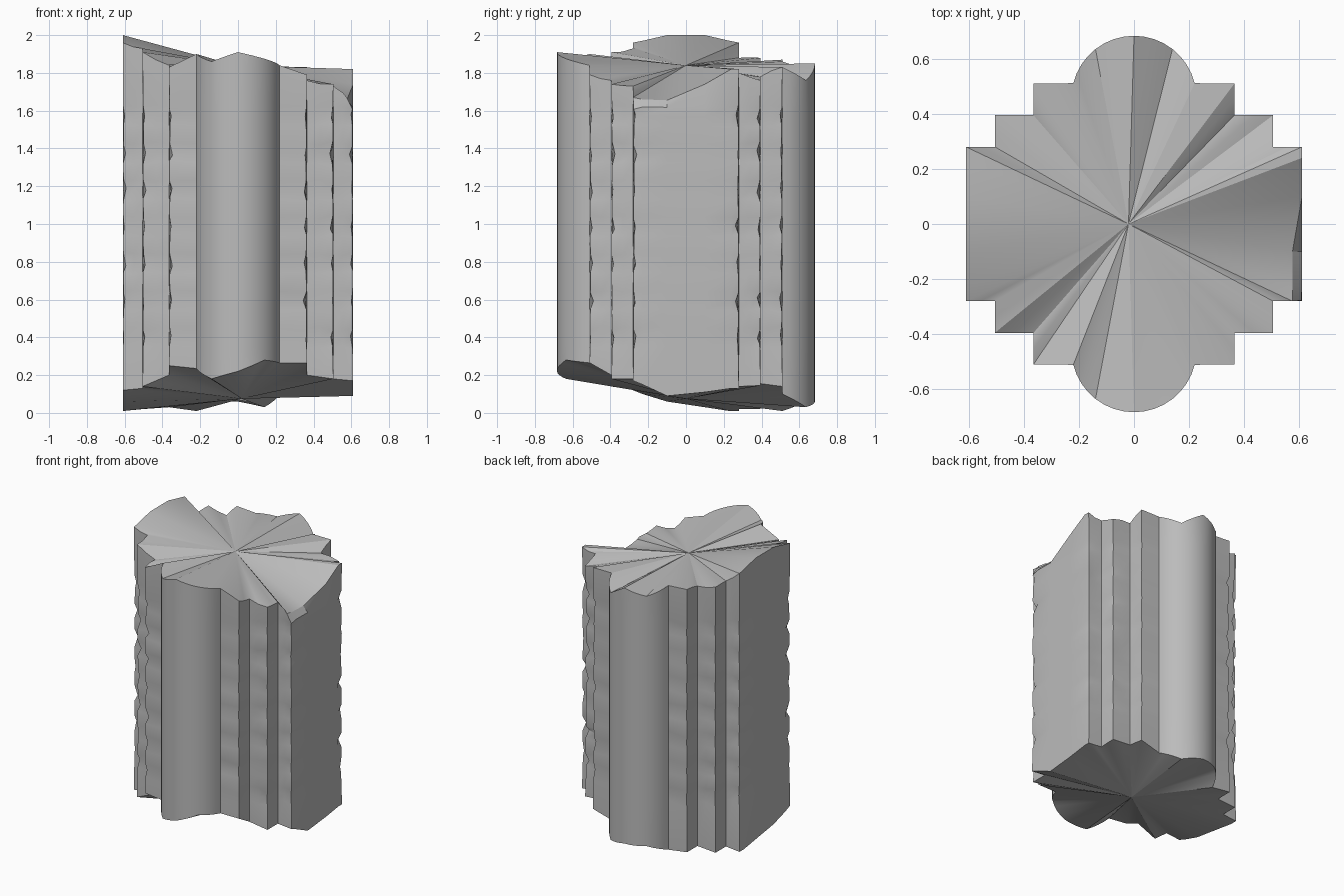
import bpy, bmesh, math, random

random.seed(4)
old = bpy.data.objects.get("Cube")
if old:
    bpy.data.objects.remove(old, do_unlink=True)

stone = bpy.data.materials.new("stone_grey")
stone.use_nodes = True
grey = (0.5, 0.5, 0.5, 1)
stone.diffuse_color = grey
stone.node_tree.nodes["Principled BSDF"].inputs["Base Color"].default_value = grey

# Stepped corner of the plan, from the round lobe out to the flat side
STEPS = [(0.365, 0.51), (0.365, 0.395), (0.505, 0.395), (0.505, 0.28), (0.61, 0.28)]
LOBE_RADIUS, LOBE_CENTRE, LOBE_SEGMENTS = 0.227, 0.456, 16
outline = []   # entries: x, y, broken top height, broken bottom height, roughness


def sample(keys, t):
    """Linear interpolation through evenly spaced keys."""
    f = t * (len(keys) - 1)
    i = min(int(f), len(keys) - 2)
    return keys[i] + (keys[i + 1] - keys[i]) * (f - i)


def add_lobe(side, tops, bottoms):
    """Half-round shaft, walked counter-clockwise; side is -1 front, 1 back."""
    half = math.radians(76)
    for i in range(LOBE_SEGMENTS + 1):
        t = i / LOBE_SEGMENTS
        a = (2 * t - 1) * half
        outline.append((-side * LOBE_RADIUS * math.sin(a),
                        side * (LOBE_CENTRE + LOBE_RADIUS * math.cos(a)),
                        sample(tops, t), sample(bottoms, t), 0))


def add_steps(sx, sy, tops, bottoms):
    """Mirrored stepped corner with a mid point on every face."""
    pts = STEPS if sx * sy < 0 else STEPS[::-1]
    for i, (x, y) in enumerate(pts):
        concave = (x, y) in (STEPS[1], STEPS[3])
        outline.append((sx * x, sy * y, tops[i], bottoms[i], 0 if concave else 1))
        if i < len(pts) - 1:
            nx, ny = pts[i + 1]
            outline.append((sx * (x + nx) / 2, sy * (y + ny) / 2,
                            (tops[i] + tops[i + 1]) / 2 + random.uniform(-0.01, 0.01),
                            (bottoms[i] + bottoms[i + 1]) / 2, 0.5))


def add_side(sx, ys, tops, bottoms):
    """Wide flat face between two stepped corners."""
    for y, top, bottom in zip(ys, tops, bottoms):
        outline.append((sx * STEPS[-1][0], y, top, bottom, 0.15))


# Plan, walked counter-clockwise from the front lobe
add_lobe(-1, [1.9, 1.86, 1.91, 1.875, 1.84], [0.235, 0.18, 0.22, 0.28, 0.265])
add_steps(1, -1, [1.79, 1.76, 1.74, 1.73, 1.67], [0.265, 0.2, 0.18, 0.18, 0.17])
add_side(1, [-0.23, -0.1, 0.1, 0.24], [1.66, 1.655, 1.74, 1.82], [0.15, 0.09, 0.11, 0.13])
add_steps(1, 1, [1.82, 1.8, 1.76, 1.78, 1.83], [0.13, 0.14, 0.145, 0.155, 0.14])
add_lobe(1, [1.83, 1.76, 1.85, 1.81, 1.86], [0.1, 0.03, 0.06, 0.06, 0.01])
add_steps(-1, 1, [1.87, 1.85, 1.88, 1.88, 1.96], [0.03, 0.03, 0.02, 0.02, 0.01])
add_side(-1, [0.23, 0.1, -0.1, -0.23], [1.97, 2, 2, 1.97], [0.01, 0.03, 0.06, 0.1])
add_steps(-1, -1, [1.96, 1.93, 1.91, 1.84, 1.83], [0.12, 0.13, 0.14, 0.2, 0.25])

# Wall rings: a worn seam between each course, with full stone above and below
levels = []
for course in range(7):
    seam = 0.4 + 0.195 * course
    levels += [(seam - 0.05, 0.005), (seam, 0.02), (seam + 0.05, 0.005)]

bm = bmesh.new()


def add_ring(height, wear):
    ring = []
    for x, y, top, bottom, rough in outline:
        z = height(top, bottom)
        push = rough * wear * random.uniform(0.2, 1)
        jitter = rough * random.uniform(-0.015, 0.015) if wear else 0
        ring.append(bm.verts.new((x - math.copysign(push, x),
                                  y - math.copysign(push, y), z + jitter)))
    return ring


rings = [add_ring(lambda top, bottom: bottom, 0)]
for z, wear in levels:
    rings.append(add_ring(lambda top, bottom: z, wear))
rings.append(add_ring(lambda top, bottom: top, 0))

# Chipped upper edge on the right side
for v in rings[-1]:
    if v.co.x > 0.6 and v.co.y < 0.05:
        v.co.x -= 0.035

count = len(outline)
for lower, upper in zip(rings, rings[1:]):
    for i in range(count):
        j = (i + 1) % count
        bm.faces.new((lower[i], lower[j], upper[j], upper[i]))

# Broken ends, fanned to a centre point
top_hub = bm.verts.new((-0.02, 0, 1.84))
bottom_hub = bm.verts.new((0.02, 0, 0.075))
for i in range(count):
    j = (i + 1) % count
    bm.faces.new((rings[-1][i], rings[-1][j], top_hub))
    bm.faces.new((rings[0][j], rings[0][i], bottom_hub))
bm.normal_update()

mesh = bpy.data.meshes.new("broken_pillar")
bm.to_mesh(mesh)
bm.free()
mesh.materials.append(stone)
pillar = bpy.data.objects.new("broken_pillar", mesh)
bpy.context.collection.objects.link(pillar)
bpy.ops.object.select_all(action="DESELECT")
pillar.select_set(True)
bpy.context.view_layer.objects.active = pillar
bpy.ops.object.shade_smooth_by_angle(angle=math.radians(30))
